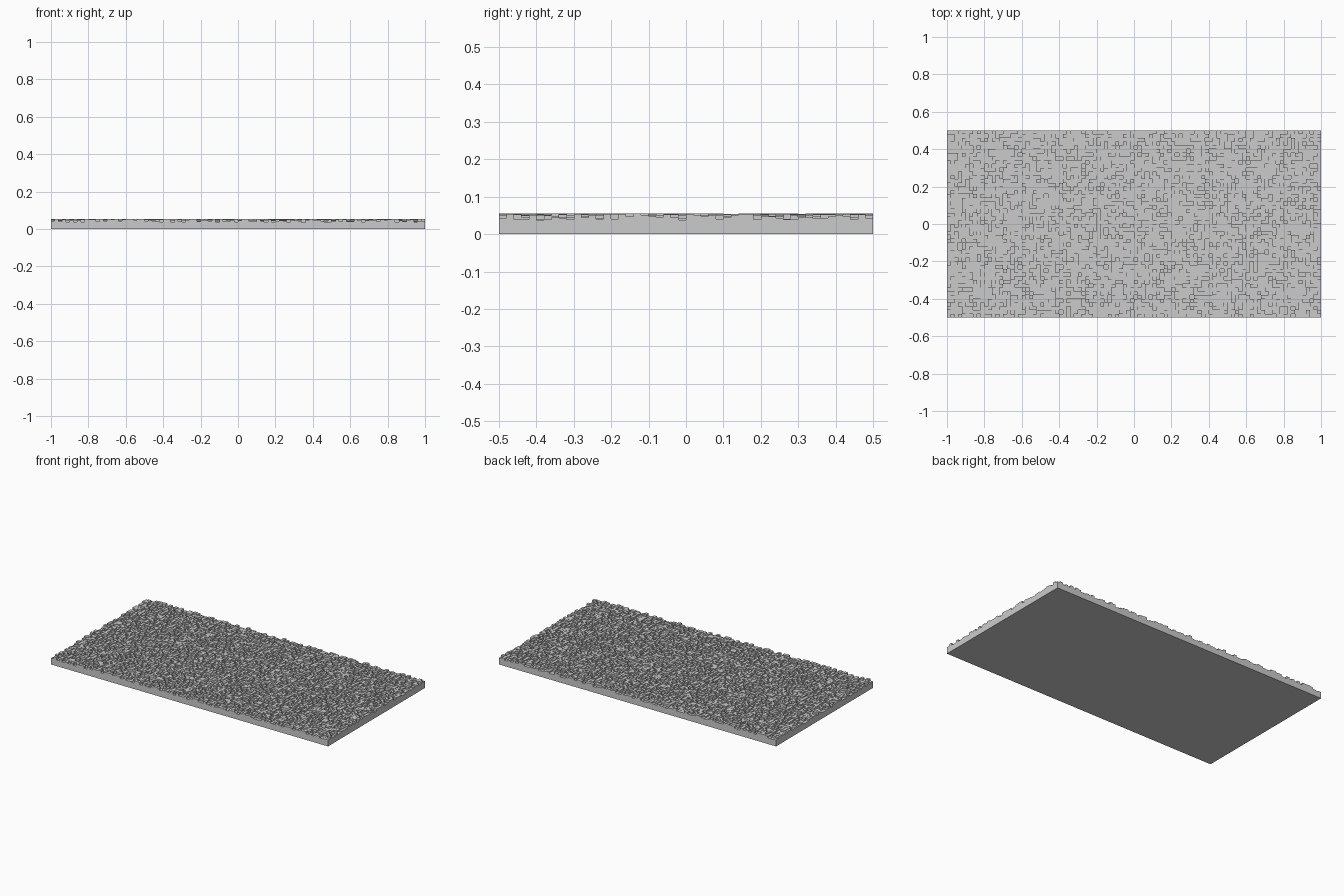
import bpy, bmesh, random

if "Cube" in bpy.data.objects:
    bpy.data.objects.remove(bpy.data.objects["Cube"])

random.seed(7)
NX, NY = 100, 50          # square cells across the slab
S = 0.02                  # cell size
LOW, HIGH = 0.036, 0.055  # range of column heights
X0, Y0 = -1.0, -0.5

heights = [[random.uniform(LOW, HIGH) for _ in range(NY)] for _ in range(NX)]


def height(i, j):
    """Column height, or the ground outside the slab."""
    return heights[i][j] if 0 <= i < NX and 0 <= j < NY else 0.0


bm = bmesh.new()


def quad(*pts):
    bm.faces.new([bm.verts.new(p) for p in pts])


for i in range(NX):
    for j in range(NY):
        h = height(i, j)
        a, b = X0 + i * S, Y0 + j * S
        c, d = a + S, b + S
        # column top and slab underside
        quad((a, b, h), (c, b, h), (c, d, h), (a, d, h))
        quad((a, d, 0), (c, d, 0), (c, b, 0), (a, b, 0))
        # step walls down to lower neighbours (or the ground at the rim)
        corners = [((a, b), (c, b), 0, -1), ((c, b), (c, d), 1, 0),
                   ((c, d), (a, d), 0, 1), ((a, d), (a, b), -1, 0)]
        for p, q, di, dj in corners:
            n = height(i + di, j + dj)
            if n < h:
                quad((*p, n), (*q, n), (*q, h), (*p, h))

bmesh.ops.remove_doubles(bm, verts=bm.verts, dist=1e-6)

# rough-topped slab
mesh = bpy.data.meshes.new("rough_slab")
bm.to_mesh(mesh)
bm.free()
slab = bpy.data.objects.new("rough_slab", mesh)
bpy.context.collection.objects.link(slab)
